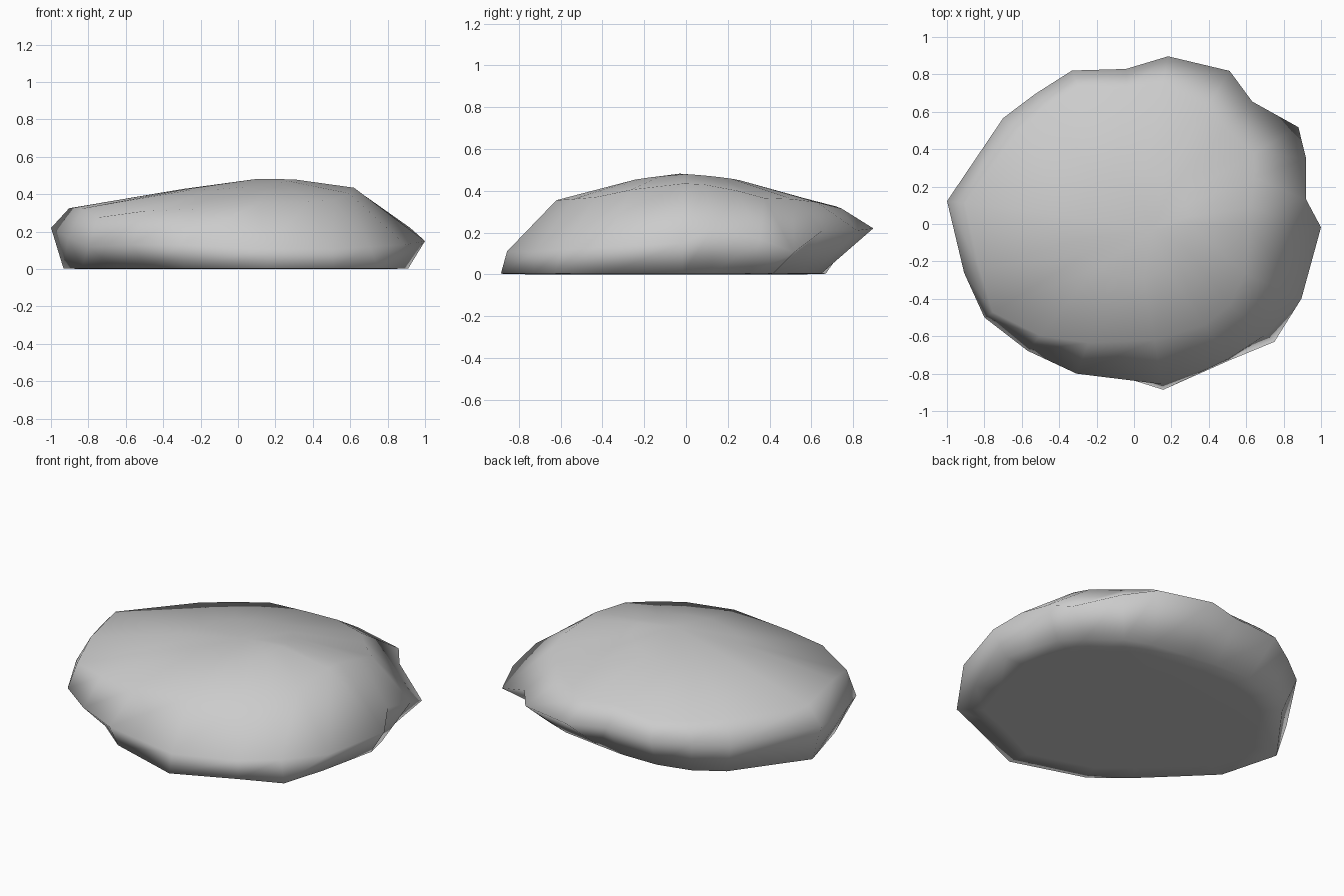
import bpy, bmesh
from math import radians, cos, sin

if "Cube" in bpy.data.objects:
    bpy.data.objects.remove(bpy.data.objects["Cube"])

# Outline of the boulder by direction:
# angle, foot radius, widest radius, widest height, shoulder radius, shoulder height
PROFILE = [
    (-1, .91, 1.00, .15, .62, .435), (8, .89, .93, .22, .63, .43),
    (21, .87, .985, .17, .69, .40), (30.5, .82, 1.02, .105, .74, .365),
    (46, .77, .91, .21, .71, .36), (58, .72, .965, .21, .74, .345),
    (78.5, .66, .915, .22, .76, .315), (93, .67, .83, .23, .72, .325),
    (112, .72, .885, .22, .79, .305), (127, .775, .873, .21, .78, .305),
    (141, .82, .90, .20, .79, .31), (173, .94, 1.007, .22, .91, .325),
    (196, .87, .945, .17, .86, .325), (212, .78, .943, .12, .89, .275),
    (230, .76, .885, .13, .78, .31), (249, .80, .857, .13, .68, .32),
    (280, .90, .87, .11, .63, .355), (305, .89, .88, .11, .66, .36),
    (320, .98, .92, .12, .67, .37), (336, .91, .98, .13, .65, .405),
]


def add_point(bm, angle, radius, z):
    return bm.verts.new((radius * cos(angle), radius * sin(angle), z))


bm = bmesh.new()
rings = [[] for _ in range(5)]
for deg, foot, wide, wide_z, shoulder, shoulder_z in PROFILE:
    a = radians(deg)
    crown_z = .455 + .025 * cos(a) - .02 * abs(sin(a))
    levels = [(foot * .85, 0), (foot, .003), (wide, wide_z),
              (shoulder, shoulder_z), (.3, crown_z)]
    for ring, (r, z) in zip(rings, levels):
        ring.append(add_point(bm, a, r, z))

# Underside rim, sides and shoulder
n = len(PROFILE)
for low, high in zip(rings, rings[1:]):
    for i in range(n):
        j = (i + 1) % n
        bm.faces.new((low[i], low[j], high[j], high[i]))

# Rounded crown and flat underside
peak = bm.verts.new((.1, -.03, .482))
base = bm.verts.new((0, 0, 0))
for i in range(n):
    j = (i + 1) % n
    bm.faces.new((rings[-1][i], rings[-1][j], peak))
    bm.faces.new((rings[0][j], rings[0][i], base))
bmesh.ops.recalc_face_normals(bm, faces=bm.faces)
for f in bm.faces:
    f.smooth = True

mesh = bpy.data.meshes.new("boulder")
bm.to_mesh(mesh)
bm.free()
boulder = bpy.data.objects.new("boulder", mesh)
bpy.context.collection.objects.link(boulder)
